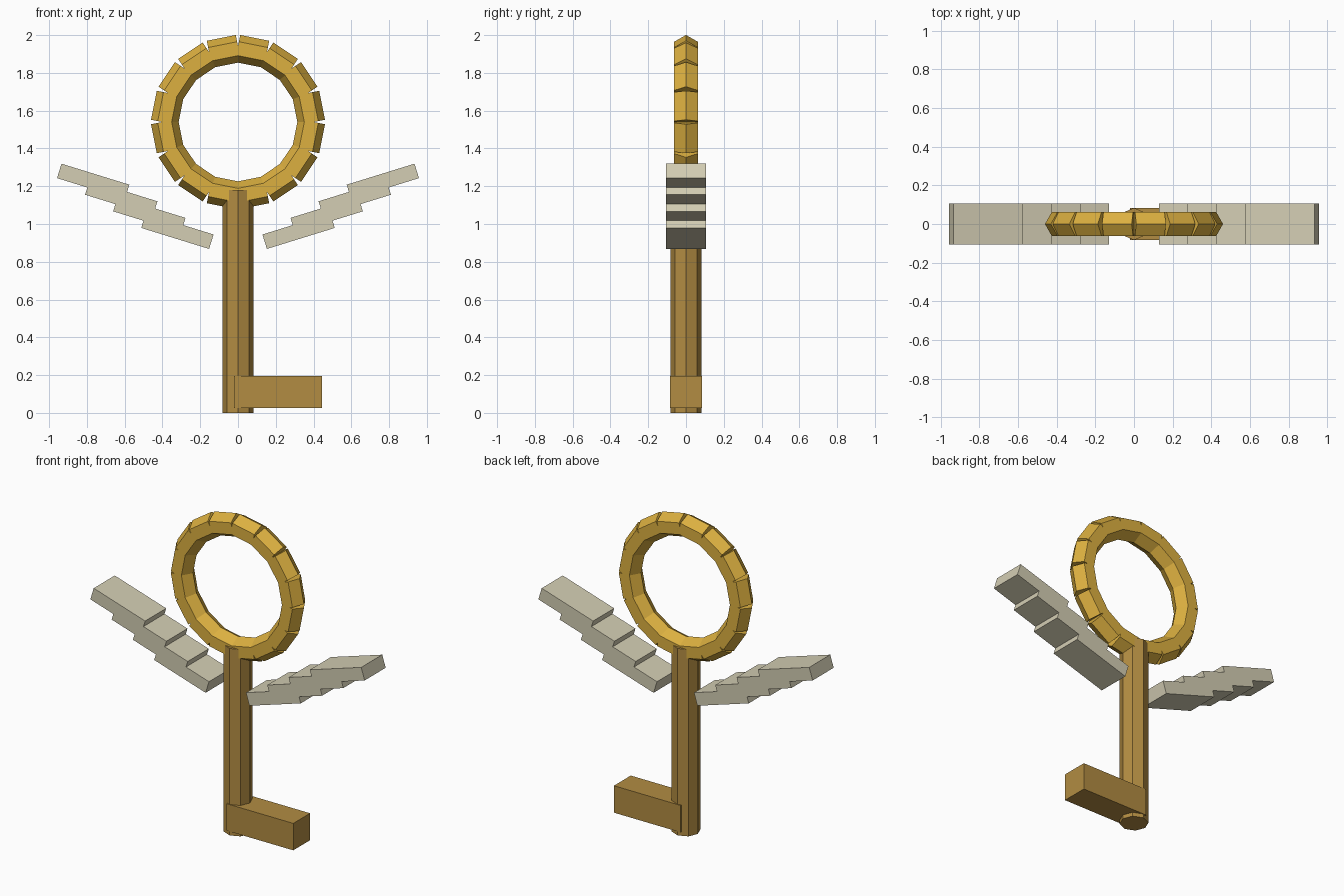
import bpy, bmesh
from math import cos, sin, tau, radians
from mathutils import Matrix, Vector

cube = bpy.data.objects.get("Cube")
if cube:
    bpy.data.objects.remove(cube, do_unlink=True)


def material(name, rgb):
    """Flat material from display (sRGB) values, stored as linear."""
    lin = [((c / 255 + 0.055) / 1.055) ** 2.4 for c in rgb] + [1.0]
    m = bpy.data.materials.new(name)
    m.use_nodes = True
    m.diffuse_color = lin
    m.node_tree.nodes["Principled BSDF"].inputs["Base Color"].default_value = lin
    return m


def ngon(sides, radius):
    return [(radius * cos(tau * i / sides), radius * sin(tau * i / sides)) for i in range(sides)]


def prisms(name, profile, depth, mat, matrices):
    """One object holding a copy of the extruded XY profile per matrix."""
    bm = bmesh.new()
    for mx in matrices:
        low, high = ([bm.verts.new(mx @ Vector((x, y, z))) for x, y in profile]
                     for z in (-depth / 2, depth / 2))
        bm.faces.new(low[::-1])
        bm.faces.new(high)
        for i in range(len(profile)):
            j = (i + 1) % len(profile)
            bm.faces.new((low[i], low[j], high[j], high[i]))
    bmesh.ops.recalc_face_normals(bm, faces=bm.faces)
    mesh = bpy.data.meshes.new(name)
    bm.to_mesh(mesh)
    bm.free()
    mesh.materials.append(mat)
    obj = bpy.data.objects.new(name, mesh)
    bpy.context.collection.objects.link(obj)
    return obj


gold = material("gold", (220, 176, 64))
bronze = material("bronze", (178, 140, 66))
feather = material("pale feather", (212, 206, 180))

# Ring handle: hexagonal bars set around a circle, notched on the outside
SEGMENTS = 16
ring = [Matrix.Translation((0, 0, 1.54))
        @ Matrix.Rotation(tau * (i + 0.5) / SEGMENTS, 4, 'Y')
        @ Matrix.Translation((0.381, 0, 0)) for i in range(SEGMENTS)]
prisms("ring_handle", ngon(6, 0.073), 0.156, gold, ring)

# Octagonal shaft
prisms("shaft", ngon(8, 0.083), 1.18, bronze, [Matrix.Translation((0, 0, 0.59))])

# Single tooth at the foot of the shaft
x0, x1, half = -0.02, 0.445, 0.084
prisms("tooth", [(x0, -half), (x1, -half), (x1, half), (x0, half)], 0.17, bronze,
       [Matrix.Translation((0, 0, 0.11))])

# Wings: stepped outline of four overlapping feathers, mirrored
COUNT, LENGTH, THICK, STEP, RISE = 4, 0.376, 0.08, 0.168, 0.04
lower, upper = [(0, 0)], []
for k in range(COUNT):
    end = LENGTH + k * STEP
    lower += [(end, k * RISE), (end, (k + 1) * RISE)]
    upper += [(k * STEP, k * RISE + THICK - (RISE if k else 0)), (k * STEP, k * RISE + THICK)]
lower[-1] = (end, (COUNT - 1) * RISE + THICK)
outline = lower + upper[:0:-1]
place = (Matrix.Translation((0.153, 0, 0.868)) @ Matrix.Rotation(radians(-17.2), 4, 'Y')
         @ Matrix.Rotation(radians(90), 4, 'X'))
flip = Matrix.Scale(-1, 4, (1, 0, 0))
prisms("left_wing", outline, 0.21, feather, [place])
prisms("right_wing", outline, 0.21, feather, [flip @ place])
